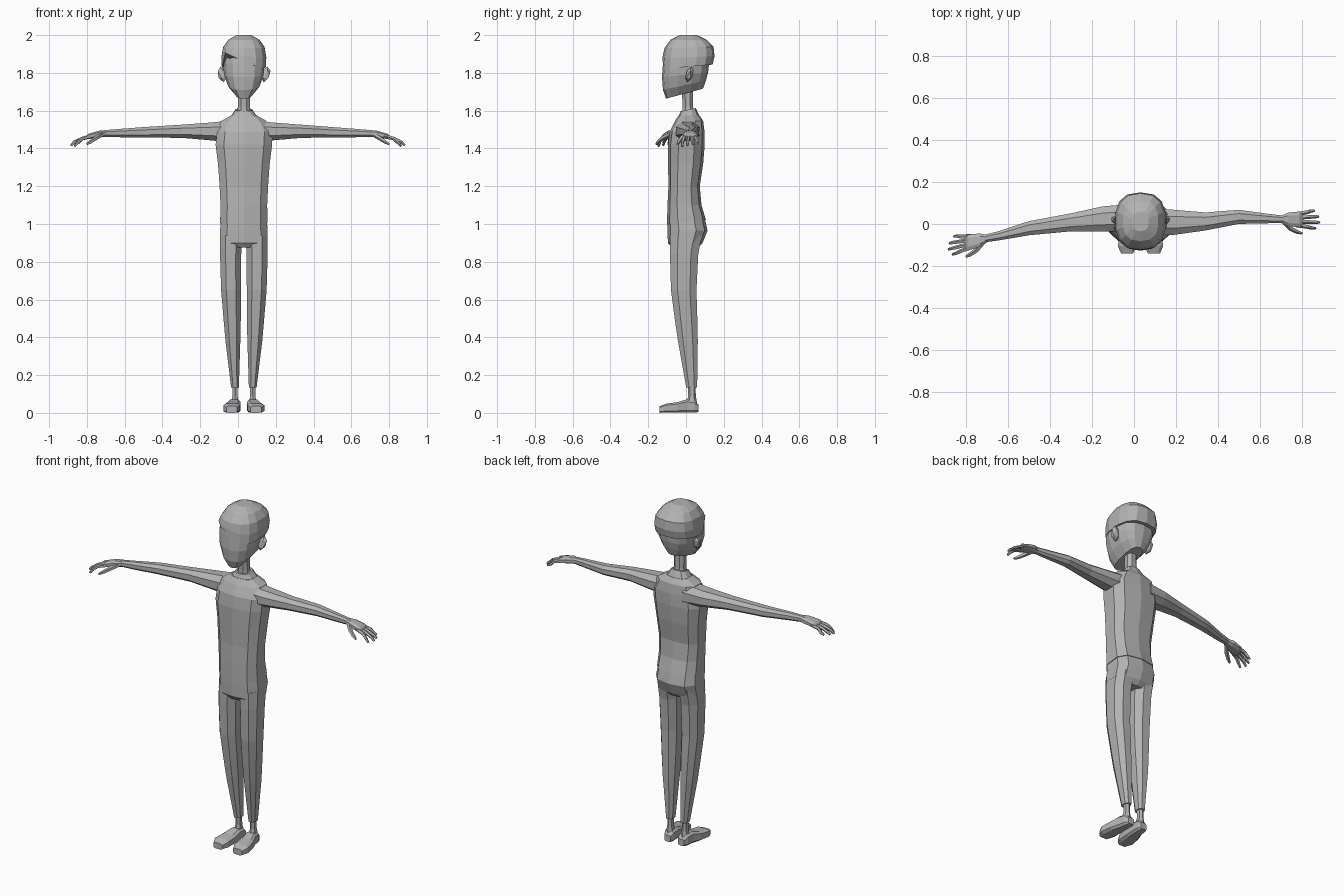
import bpy, bmesh, math
from mathutils import Vector

CX = 0.031  # body centre line
grey = bpy.data.materials.new("plain_grey")
grey.diffuse_color = (0.45, 0.45, 0.45, 1)


def finish(name, bm):
    bmesh.ops.recalc_face_normals(bm, faces=bm.faces)
    me = bpy.data.meshes.new(name)
    bm.to_mesh(me)
    bm.free()
    me.materials.append(grey)
    ob = bpy.data.objects.new(name, me)
    bpy.context.collection.objects.link(ob)
    return ob


def loft(name, axis, rows, n=8, power=2.6, shift=None):
    """rows: (position on axis, centre 1, centre 2, radius 1, radius 2[, tilt])"""
    bm = bmesh.new()
    rings = []
    for i, r in enumerate(rows):
        tilt = r[5] if len(r) > 5 else 0
        ring = []
        for k in range(n):
            a = 2 * math.pi * (k + 0.5) / n
            c, s = math.cos(a), math.sin(a)
            u = math.copysign(abs(c) ** (2 / power), c) * r[3]
            v = math.copysign(abs(s) ** (2 / power), s) * r[4]
            p, q, w = r[1] + u, r[2] + v, r[0] + tilt * v
            co = {"z": (p, q, w), "x": (w, p, q), "y": (p, w, q)}[axis]
            co = Vector(co)
            if shift:
                shift(i, co)
            ring.append(bm.verts.new(co))
        rings.append(ring)
    for a, b in zip(rings, rings[1:]):
        for k in range(n):
            bm.faces.new((a[k], a[(k + 1) % n], b[(k + 1) % n], b[k]))
    bm.faces.new(rings[0])
    bm.faces.new(rings[-1])
    return finish(name, bm)


def tube(name, pts, radii, n=5):
    """thin bent limb through points"""
    bm = bmesh.new()
    rings = []
    for i, p in enumerate(pts):
        d = (Vector(pts[min(i + 1, len(pts) - 1)]) - Vector(pts[max(i - 1, 0)])).normalized()
        side = d.cross(Vector((0, 0, 1))).normalized()
        up = side.cross(d)
        rings.append([bm.verts.new(Vector(p) + radii[i] * (
            side * math.cos(2 * math.pi * k / n) + up * math.sin(2 * math.pi * k / n)))
            for k in range(n)])
    for a, b in zip(rings, rings[1:]):
        for k in range(n):
            bm.faces.new((a[k], a[(k + 1) % n], b[(k + 1) % n], b[k]))
    bm.faces.new(rings[0])
    bm.faces.new(rings[-1])
    return finish(name, bm)


# torso, ending in a sloped shirt hem
loft("torso", "z", [
    (1.01, CX, 0.002, 0.130, 0.103, 0.12), (1.10, CX, -0.008, 0.128, 0.090),
    (1.20, CX, -0.010, 0.133, 0.083), (1.32, CX, -0.002, 0.142, 0.093),
    (1.42, CX, 0.002, 0.155, 0.097), (1.49, CX + 0.005, 0.006, 0.152, 0.092),
    (1.545, CX, 0.016, 0.125, 0.075), (1.575, CX, 0.016, 0.070, 0.055)], n=10, power=2.8)
# collar and neck
loft("collar", "z", [(1.56, CX, 0.014, 0.078, 0.060, 0.1), (1.605, CX, 0.012, 0.045, 0.040, 0.2)], n=10)
loft("neck", "z", [(1.56, CX, 0.014, 0.044, 0.036), (1.62, CX, 0.010, 0.034, 0.030),
                   (1.75, CX, 0.006, 0.034, 0.032)], power=2.2)

# head, with the chin lower than the nape
loft("head", "z", [
    (1.690, CX, -0.008, 0.045, 0.098, 0.27), (1.735, CX, -0.008, 0.084, 0.114, 0.22),
    (1.790, CX, -0.005, 0.106, 0.122, 0.1), (1.850, CX, 0.0, 0.113, 0.122),
    (1.920, CX, 0.004, 0.108, 0.118), (1.960, CX, 0.006, 0.080, 0.085)], n=14, power=2.6)


# hair with a fringe swept up to one side
def fringe(i, co):
    if i < 2 and co.y < -0.05:
        co.z += (0.085, 0.03)[i] * max(0.0, min(1.0, (0.13 - co.x) / 0.2))


loft("hair", "z", [
    (1.832, CX, 0.008, 0.119, 0.133, 0.09), (1.882, CX, 0.014, 0.121, 0.137, 0.05),
    (1.935, CX, 0.016, 0.112, 0.130, 0.03), (1.975, CX, 0.014, 0.085, 0.096),
    (2.0, CX, 0.012, 0.040, 0.046)], n=14, power=2.6, shift=fringe)

# trousers seat
loft("trouser_seat", "z", [
    (1.02, CX, 0.001, 0.125, 0.098, 0.12), (0.965, CX, 0.008, 0.131, 0.106),
    (0.90, CX, -0.004, 0.131, 0.092), (0.875, CX, -0.006, 0.110, 0.070)], n=10, power=2.8)

for s, side in ((-1, "left"), (1, "right")):
    X = lambda d: CX + s * d
    # ear
    bm = bmesh.new()
    bmesh.ops.create_icosphere(bm, subdivisions=1, radius=1)
    for v in bm.verts:
        v.co = (X(0.115 + v.co.x * s * 0.026 + 0.008 * v.co.z), 0.018 + v.co.y * 0.020 + 0.01 * v.co.z,
                1.792 + v.co.z * 0.042)
    finish(side + "_ear", bm)

    # trouser leg
    loft(side + "_leg", "z", [
        (0.94, X(0.068), 0.000, 0.062, 0.090), (0.84, X(0.070), -0.010, 0.060, 0.080),
        (0.65, X(0.068), -0.012, 0.056, 0.072), (0.50, X(0.062), 0.000, 0.049, 0.064),
        (0.38, X(0.058), 0.010, 0.042, 0.056), (0.135, X(0.047), 0.030, 0.022, 0.031)], power=2.4)
    loft(side + "_ankle", "z", [(0.16, X(0.047), 0.030, 0.016, 0.020),
                                (0.09, X(0.047), 0.032, 0.016, 0.020),
                                (0.045, X(0.048), 0.030, 0.024, 0.030)], n=6, power=2.2)
    # shoe
    loft(side + "_shoe", "y", [
        (0.066, X(0.044), 0.024, 0.020, 0.020), (0.045, X(0.046), 0.033, 0.030, 0.033),
        (0.000, X(0.050), 0.036, 0.034, 0.036), (-0.045, X(0.058), 0.029, 0.042, 0.029),
        (-0.105, X(0.064), 0.025, 0.046, 0.025), (-0.140, X(0.064), 0.018, 0.030, 0.018)], power=4)

    # arm, the left one swung forward
    ya = (0.028, 0.024, 0.008, -0.020, -0.055, -0.070) if s < 0 else (0.010, 0.008, 0.012, 0.034, 0.026, 0.022)
    xs = (0.06, 0.17, 0.32, 0.50, 0.64, 0.715)
    ry = (0.070, 0.064, 0.046, 0.036, 0.024, 0.019)
    rz = (0.062, 0.050, 0.037, 0.030, 0.023, 0.018)
    za = (1.490, 1.490, 1.491, 1.485, 1.481, 1.479)
    loft(side + "_arm", "x", [(s * x + (0.02 if x < 0.4 else 0), y, z, a, b)
                              for x, y, z, a, b in zip(xs, ya, za, ry, rz)], power=2.3)

    # hand: palm, four drooping fingers, thumb towards the front
    y0, lean = ya[-1], (-0.20 if s < 0 else 0.0)
    H = lambda d, y, z: (s * (0.70 + d), y0 + lean * d + y, z)
    loft(side + "_palm", "x", [
        (s * 0.70, y0, 1.479, 0.018, 0.017), (s * 0.735, y0 + lean * 0.035, 1.476, 0.034, 0.019),
        (s * 0.79, y0 + lean * 0.09, 1.464, 0.040, 0.015),
        (s * 0.805, y0 + lean * 0.1, 1.457, 0.036, 0.009)], power=2.8)
    for k in range(4):
        f = k - 1.5
        L = (0.165, 0.184, 0.180, 0.160)[k]
        tube(f"{side}_finger_{k + 1}", [H(0.075, f * 0.018, 1.465), H(0.125, f * 0.023, 1.452),
                                        H(L - 0.018, f * 0.027, 1.433), H(L, f * 0.028, 1.411 + 0.005 * k)],
             (0.011, 0.010, 0.009, 0.006))
    tube(side + "_thumb", [H(0.02, -0.015, 1.474), H(0.05, -0.045, 1.455),
                           H(0.080, -0.060, 1.435), H(0.100, -0.066, 1.423)], (0.013, 0.012, 0.010, 0.006))
